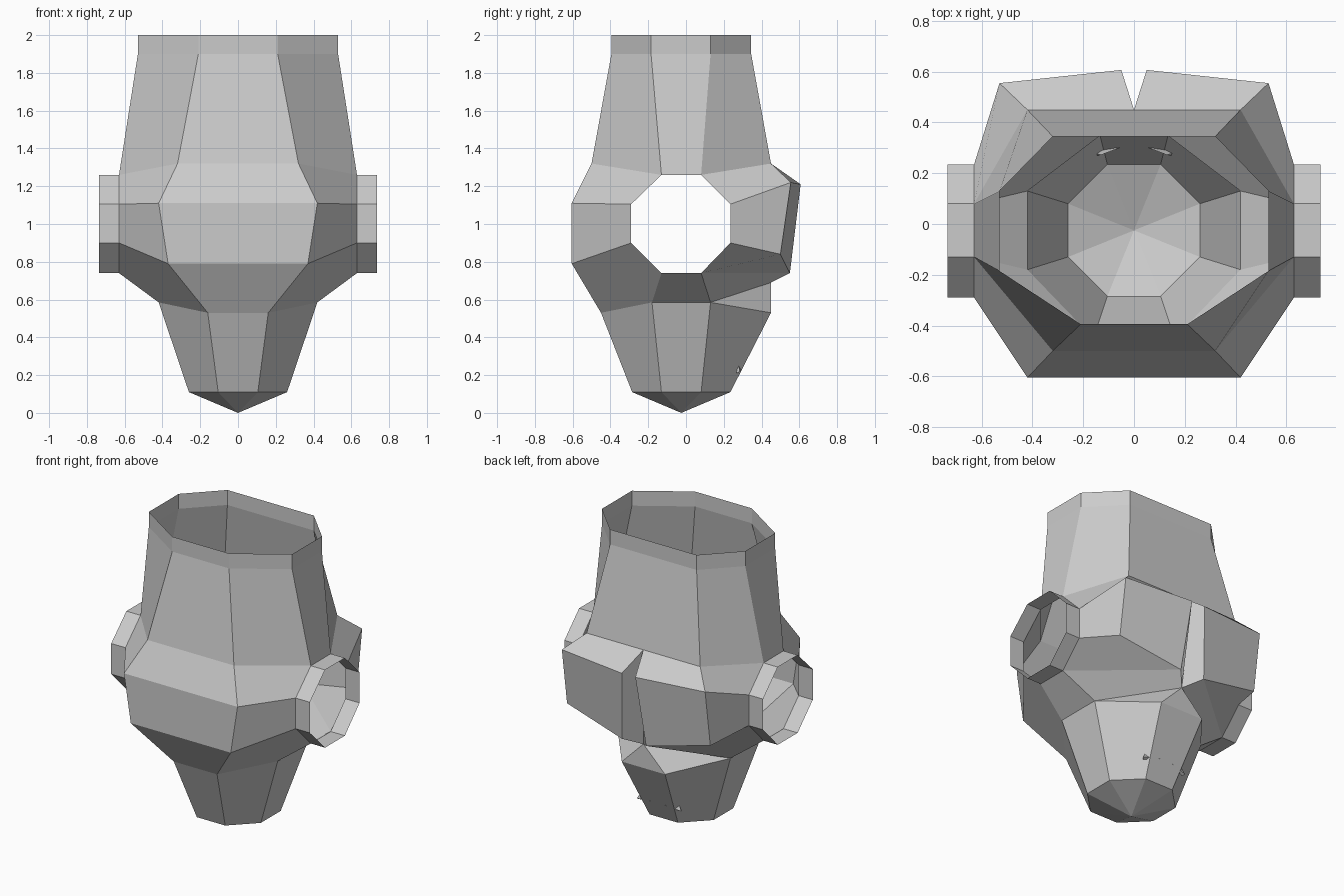
import bpy, bmesh
from mathutils import Vector

if "Cube" in bpy.data.objects:
    bpy.data.objects.remove(bpy.data.objects["Cube"])


def flip(p):
    return (-p[0], p[1], p[2])


def build(name, faces):
    """Make an object from right-hand faces plus their mirrored copies."""
    bm = bmesh.new()
    for face in faces:
        for pts in (face, [flip(p) for p in reversed(face)]):
            bm.faces.new([bm.verts.new(p) for p in pts])
    bmesh.ops.remove_doubles(bm, verts=bm.verts[:], dist=0.001)
    # faces spanning the centre line are mirrored onto themselves: keep one
    seen, extra = set(), []
    for f in bm.faces:
        key = frozenset(v.index for v in f.verts)
        if key in seen:
            extra.append(f)
        seen.add(key)
    if extra:
        bmesh.ops.delete(bm, geom=extra, context='FACES_ONLY')
    bmesh.ops.recalc_face_normals(bm, faces=bm.faces[:])
    mesh = bpy.data.meshes.new(name)
    bm.to_mesh(mesh)
    bm.free()
    obj = bpy.data.objects.new(name, mesh)
    bpy.context.collection.objects.link(obj)
    return obj


def mid(p):
    return (0, p[1], p[2])


def strip(low, high):
    """Quads between two right-hand rows, closed to the centre line."""
    a = [mid(low[0])] + low + [mid(low[-1])]
    b = [mid(high[0])] + high + [mid(high[-1])]
    return [[a[i], a[i + 1], b[i + 1], b[i]] for i in range(len(a) - 1)]


# Right-hand half of each octagonal ring, front to back
base = [(.105, -.285, .11), (.26, -.13, .11), (.26, .08, .11), (.105, .235, .11)]
jaw = [(.16, -.45, .53), (.42, -.18, .585), (.42, .13, .585), (.16, .45, .53)]
neck = [(.32, -.5, 1.32), (.63, -.13, 1.26), (.63, .08, 1.26), (.42, .45, 1.32)]
rim = [(.21, -.395, 1.9), (.53, -.185, 1.9), (.53, .13, 1.9), (.32, .345, 1.9)]
top = [(x, y, 2.0) for x, y, z in rim]

# Side opening, counter-clockwise from lower front
hole = [(.63, y, z) for y, z in ((-.13, .74), (.08, .74), (.235, .9), (.235, 1.105),
                                 (.08, 1.26), (-.13, 1.26), (-.29, 1.105), (-.29, .9))]

# Lower cup with pointed bottom and raised rear peak
peak = (0, .45, .69)
tip = (0, -.025, 0)
row = [mid(base[0])] + base + [mid(base[-1])]
cup = [[tip, row[i + 1], row[i]] for i in range(5)] + strip(base, jaw)
cup += [[jaw[3], jaw[2], peak], [mid(jaw[3]), jaw[3], peak]]
build("lower_cup", cup)

# Middle housing: front band, side faces around the opening, notched rear pads
f_low, f_high = (.37, -.605, .79), (.42, -.605, 1.11)
p_top, q_top = (.53, .555, 1.22), (.05, .607, 1.21)
p_low, q_low = (.53, .5, .84), (.09, .55, .74)
notch = (0, .45, 1.32)
build("joint_housing", [
    [mid(jaw[0]), jaw[0], f_low, mid(f_low)],
    [mid(f_low), f_low, f_high, mid(f_high)],
    [mid(f_high), f_high, neck[0], mid(neck[0])],
    [jaw[0], jaw[1], hole[0], hole[7], f_low],
    [f_low, hole[7], hole[6], f_high],
    [f_high, hole[6], hole[5], neck[0]],
    [jaw[1], jaw[2], hole[1], hole[0]],
    [hole[1], q_low, p_low, hole[2]],
    [hole[1], jaw[2], peak, q_low],
    [hole[2], p_low, p_top, hole[3]],
    [hole[3], p_top, neck[3], hole[4]],
    [p_low, q_low, q_top, p_top],
    [p_top, q_top, notch, neck[3]],
    [q_top, q_low, peak, notch],
])

# Upper socket, open at the top
build("upper_socket", strip(neck, rim) + strip(rim, top))

# Open side collars around the through hole
outer = [(.735, y, z) for x, y, z in hole]
build("side_collars", [[hole[i], hole[(i + 1) % 8], outer[(i + 1) % 8], outer[i]]
                       for i in range(8)])

# Tiny spurs poking through the rear of the cup
s = [(.05, .303, .24), (.155, .268, .21), (.165, .285, .22), (.13, .272, .28)]
build("rear_spurs", [[s[0], s[1], s[2]], [s[0], s[2], s[3]],
                     [s[0], s[3], s[1]], [s[1], s[3], s[2]]])
